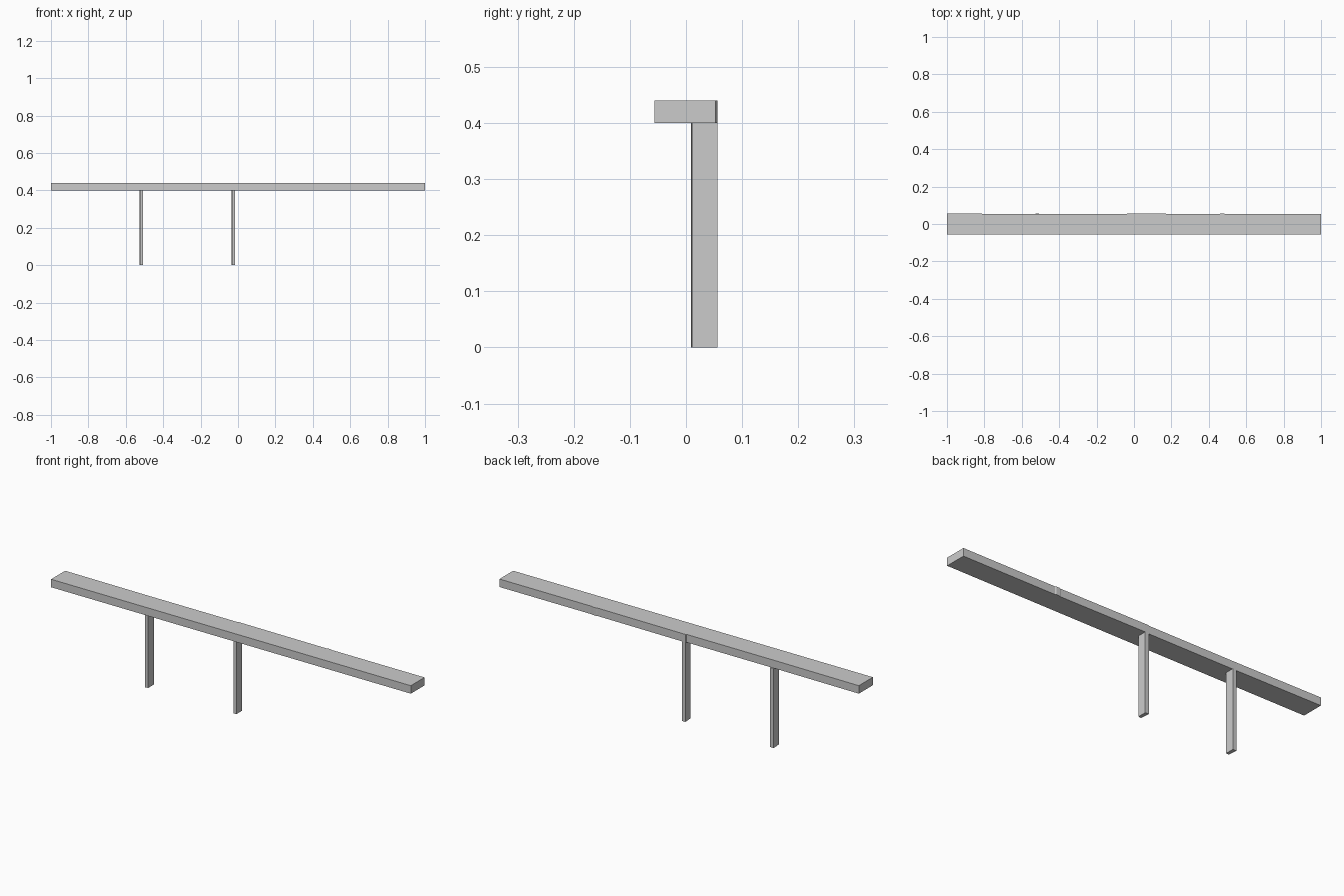
import bpy, bmesh

if "Cube" in bpy.data.objects:
    bpy.data.objects.remove(bpy.data.objects["Cube"])


def prism(name, outline, z0, z1):
    """Extrude a plan outline (counter-clockwise) upwards from z0 to z1."""
    bm = bmesh.new()
    base = bm.faces.new([bm.verts.new((x, y, z0)) for x, y in outline])
    ext = bmesh.ops.extrude_face_region(bm, geom=[base])
    top = [v for v in ext["geom"] if isinstance(v, bmesh.types.BMVert)]
    bmesh.ops.translate(bm, verts=top, vec=(0, 0, z1 - z0))
    bmesh.ops.recalc_face_normals(bm, faces=bm.faces)
    mesh = bpy.data.meshes.new(name)
    bm.to_mesh(mesh)
    bm.free()
    obj = bpy.data.objects.new(name, mesh)
    bpy.context.collection.objects.link(obj)
    return obj


# Long rail with a slightly uneven back edge
prism("rail", [
    (-1, -0.056), (1, -0.056), (1, 0.053),
    (0.487, 0.053), (0.48, 0.056), (0.462, 0.056), (0.455, 0.053),
    (-0.016, 0.056), (-0.037, 0.056), (-0.04, 0.053),
    (-0.53, 0.053), (-1, 0.056)], 0.40, 0.44)

# Two slim posts under the back half, slightly skewed in plan
for name, x in (("left_post", -0.517), ("centre_post", -0.026)):
    prism(name, [(x - 0.006, 0.009), (x + 0.010, 0.011),
                 (x + 0.010, 0.056), (x - 0.010, 0.056)], 0.0, 0.40)
